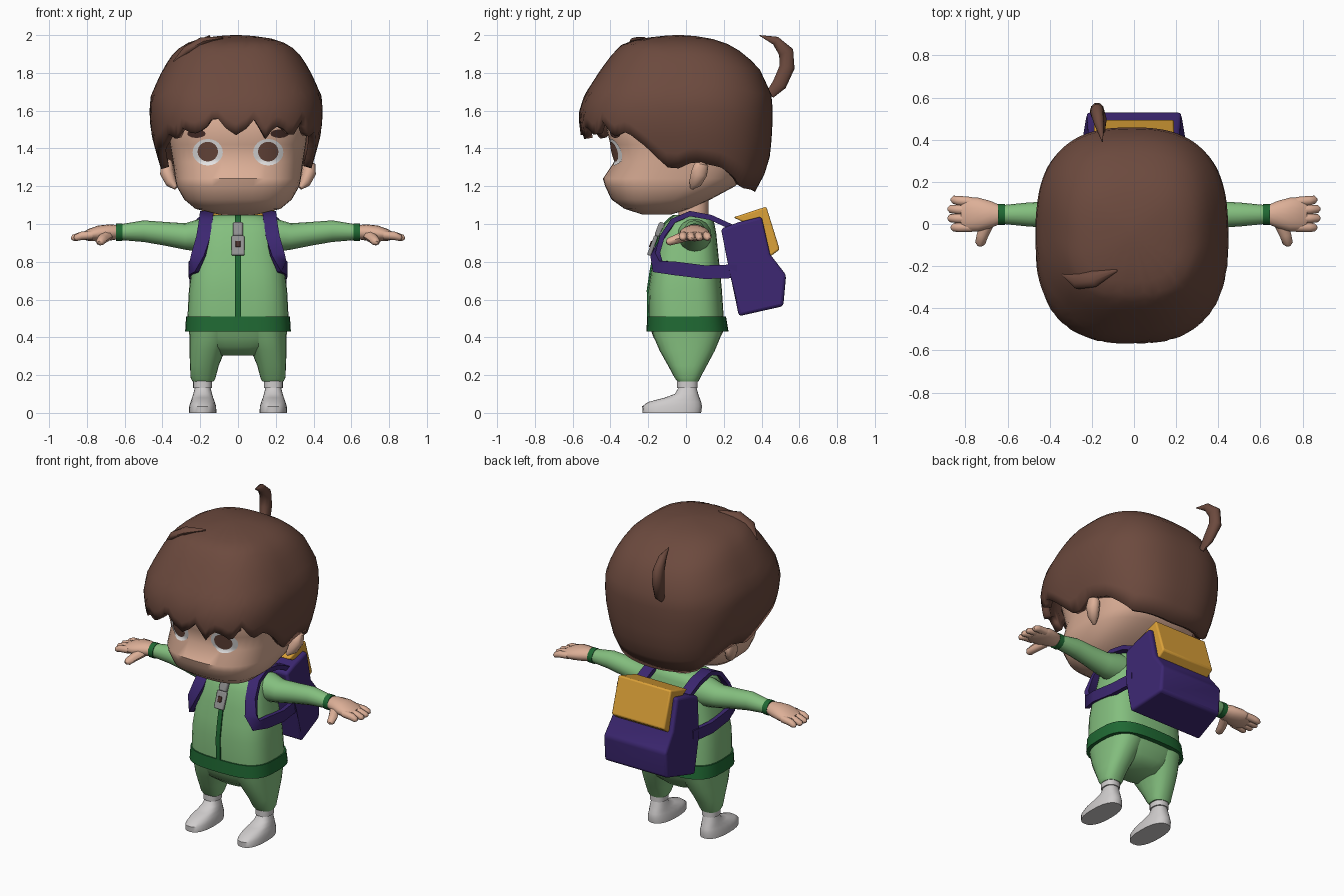
import bpy, bmesh
from math import sin, cos, pi, radians
from mathutils import Vector as V, Matrix

if "Cube" in bpy.data.objects:
    bpy.data.objects.remove(bpy.data.objects["Cube"], do_unlink=True)

X, Y, Z = V((1, 0, 0)), V((0, 1, 0)), V((0, 0, 1))
parts = []


def paint(name, *rgb):
    m = bpy.data.materials.new(name)
    m.use_nodes = True
    m.diffuse_color = (*rgb, 1)
    m.node_tree.nodes["Principled BSDF"].inputs["Base Color"].default_value = (*rgb, 1)
    return m


brown = paint("hair brown", .15, .068, .048)
dark = paint("brow brown", .07, .03, .024)
skin_tone = paint("skin", .72, .43, .31)
green = paint("light green", .23, .52, .21)
trim = paint("dark green", .014, .14, .033)
purple = paint("purple", .045, .02, .165)
orange = paint("orange", .72, .36, .04)
white = paint("off white", .62, .6, .6)
eye_white = paint("eye white", .78, .77, .77)
grey = paint("metal grey", .28, .28, .28)


def finish(name, bm, mat, recalc=True):
    if recalc:
        bmesh.ops.recalc_face_normals(bm, faces=bm.faces)
    me = bpy.data.meshes.new(name)
    bm.to_mesh(me)
    bm.free()
    me.materials.append(mat)
    ob = bpy.data.objects.new(name, me)
    bpy.context.scene.collection.objects.link(ob)
    parts.append(ob)
    return ob


def loft(name, rings, mat, start=True, end=True, recalc=True):
    """Skin a list of equal-length closed rings."""
    bm = bmesh.new()
    rows = [[bm.verts.new(p) for p in r] for r in rings]
    n = len(rows[0])
    for a, b in zip(rows, rows[1:]):
        for j in range(n):
            k = (j + 1) % n
            bm.faces.new((a[j], a[k], b[k], b[j]))
    if start:
        bm.faces.new(rows[0][::-1])
    if end:
        bm.faces.new(rows[-1])
    return finish(name, bm, mat, recalc)


def power(t, p):
    return (1 if t >= 0 else -1) * abs(t) ** (2 / p)


def oval(c, u, v, ru, rv, n=24, p=2):
    angles = [2 * pi * i / n for i in range(n)]
    return [c + u * ru * power(cos(a), p) + v * rv * power(sin(a), p) for a in angles]


def stack(name, rows, mat, n=24, p=2.4):
    """Upright body from rows of height, centre x, half width, front y, back y."""
    return loft(name, [oval(V((cx, (f + b) / 2, z)), X, Y, w, (b - f) / 2, n, p)
                       for z, cx, w, f, b in rows], mat)


def tube(name, pts, radii, mat, side, n=10):
    """Tapered tube; radii are (along side, across side)."""
    pts = [V(p) for p in pts]
    rings = []
    for i, (p, (ru, rv)) in enumerate(zip(pts, radii)):
        t = (pts[min(i + 1, len(pts) - 1)] - pts[max(i - 1, 0)]).normalized()
        v = t.cross(side).normalized()
        rings.append(oval(p, v.cross(t), v, ru, rv, n))
    return loft(name, rings, mat)


def ribbon(name, pts, normals, half, thick, mat):
    """Flat band following points, facing along normals."""
    pts = [V(p) for p in pts]
    rings = []
    for i, p in enumerate(pts):
        t = (pts[min(i + 1, len(pts) - 1)] - pts[max(i - 1, 0)]).normalized()
        m = V(normals[i]).normalized()
        w = t.cross(m).normalized() * half
        m = m * thick
        rings.append([p - w - m, p + w - m, p + w + m, p - w + m])
    return loft(name, rings, mat)


def sample(table, t):
    """Linear interpolation in a table sorted by its first column."""
    for a, b in zip(table, table[1:]):
        if t <= b[0]:
            k = max(0, (t - a[0]) / (b[0] - a[0]))
            return [u + (w - u) * k for u, w in zip(a[1:], b[1:])]
    return list(table[-1][1:])


# Head: height, half width, front, back
face = [(1.05, .1, -.23, -.08), (1.08, .225, -.325, .02), (1.13, .285, -.395, .13),
        (1.2, .325, -.428, .26), (1.24, .333, -.44, .3), (1.33, .345, -.38, .34),
        (1.42, .36, -.4, .36), (1.5, .37, -.42, .37), (1.7, .34, -.37, .34), (1.8, .2, -.2, .2)]
FP = 2.7
stack("head", [(z, 0, w, f, b) for z, w, f, b in face], skin_tone, 40, FP)
stack("neck", [(z, 0, .09, -.04, .12) for z in (.98, 1.14)], skin_tone)


def on_face(x, z, lift):
    w, f, b = sample(face, z)
    return V((x, (f + b) / 2 - (b - f) / 2 * (1 - abs(x / w) ** FP) ** (1 / FP) - lift, z))


def face_patch(name, x, z, rx, rz, lift, mat):
    rings = [[on_face(q.x, q.z, lift) for q in oval(V((x, 0, z)), X, Z, rx * k, rz * k)]
             for k in (1, .8, .6, .4, .2, .05)]
    loft(name, rings, mat, start=False, recalc=False)


# Hair shell: height, half width, front, back
shell = [(1.17, .37, -.47, .365), (1.3, .4, -.51, .435), (1.4, .43, -.54, .45),
         (1.48, .45, -.56, .455), (1.58, .46, -.57, .46), (1.68, .452, -.54, .455),
         (1.82, .388, -.45, .39), (1.9, .335, -.39, .31), (1.95, .28, -.34, .23),
         (1.98, .2, -.25, .14), (1.995, .1, -.14, .05), (2, .02, -.06, -.02)]
# Lower hair edge: degrees from the front, height
edge = [(-180, 1.17), (-140, 1.19), (-112, 1.3), (-100, 1.33), (-90, 1.29), (-76, 1.38),
        (-60, 1.42), (-48, 1.48), (-41, 1.45), (-34, 1.51), (-24, 1.475), (-16, 1.5),
        (-9, 1.58), (-5, 1.52), (1, 1.46), (7, 1.56), (15, 1.45), (21, 1.52), (29, 1.5),
        (36, 1.46), (45, 1.55), (55, 1.46), (65, 1.49), (76, 1.41), (88, 1.28), (95, 1.33),
        (112, 1.3), (140, 1.19), (180, 1.17)]
rows, cols, rings = 14, 96, []
for i in range(rows + 1):
    ring = []
    for j in range(cols):
        deg = 360 * j / cols - 180
        low = sample(edge, deg)[0]
        z = low + (2 - low) * sin(pi / 2 * i / rows)
        w, f, b = sample(shell, z)
        a = radians(deg)
        ring.append(V((w * power(sin(a), 2.6) - .01,
                       (f + b) / 2 - (b - f) / 2 * power(cos(a), 2.6), z)))
    rings.append(ring)
hair = loft("hair", rings, brown, start=False, recalc=False)
solid = hair.modifiers.new("thickness", "SOLIDIFY")
solid.thickness, solid.offset = .045, -1

# Loose strands
tube("hair_wisp", [(-.145, .445, 1.685), (-.155, .495, 1.74), (-.175, .535, 1.83),
                   (-.175, .53, 1.91), (-.165, .475, 1.97), (-.15, .39, 1.998)],
     [(.008, .025), (.026, .04), (.035, .042), (.032, .042), (.024, .025), (.002, .002)], brown, X)
tube("top_lock", [(-.34, -.24, 1.86), (-.27, -.27, 1.92), (-.19, -.26, 1.965), (-.08, -.22, 1.985)],
     [(.005, .005), (.04, .025), (.04, .025), (.005, .005)], brown, Y)

# Jacket, hem and trousers
jacket = [(.5, .268, -.197, .2), (.65, .26, -.2, .19), (.75, .247, -.185, .18),
          (.85, .225, -.165, .17), (.95, .21, -.14, .16), (1.005, .195, -.11, .15),
          (1.03, .17, -.085, .14), (1.048, .12, -.06, .12)]
stack("jacket", [(z, 0, w, f, b) for z, w, f, b in jacket], green, 32, 3.1)
stack("jacket_hem", [(.43, 0, .28, -.21, .225), (.51, 0, .275, -.205, .212)], trim, 32, 3.1)
stack("trouser_seat", [(.305, 0, .11, -.09, .11), (.35, 0, .2, -.145, .155),
                       (.4, 0, .245, -.172, .182), (.46, 0, .264, -.195, .21)], green, 32, 2.8)
ribbon("zip", [(0, f - .002, z) for z, w, f, b in jacket], [-Y] * len(jacket), .015, .006, trim)


def tilted_box(name, y, z, size, mat):
    bm = bmesh.new()
    bmesh.ops.create_cube(bm, size=1)
    bmesh.ops.transform(bm, verts=bm.verts, matrix=Matrix.Translation((0, y, z))
                        @ Matrix.Rotation(-.36, 4, "X") @ Matrix.Diagonal((*size, 1)))
    ob = finish(name, bm, mat)
    bev = ob.modifiers.new("soft", "BEVEL")
    bev.width, bev.segments = min(size) * .3, 2


# Zip pull
tilted_box("zip_slider", -.138, .97, (.055, .035, .08), grey)
tilted_box("zip_tab", -.177, .885, (.068, .022, .11), grey)
tilted_box("zip_tab_slot", -.187, .894, (.026, .008, .035), dark)

# Paired parts
strap = [(.165, .24, .985), (.165, .13, 1.035), (.165, .02, 1.055), (.17, -.07, 1.015),
         (.185, -.125, .93), (.208, -.163, .84), (.232, -.15, .775), (.248, -.06, .765),
         (.246, .1, .745), (.23, .27, .75)]
strap_out = [(0, .3, 1), (0, .3, 1), Z, (0, -.7, .7), -Y, (.4, -1, 0), (1, -.8, 0), X, X, X]
for s, tag in ((1, "left_"), (-1, "right_")):
    def flip(pts):
        return [(s * x, y, z) for x, y, z in pts]

    face_patch(tag + "eye_white", s * .16, 1.38, .08, .07, .005, eye_white)
    face_patch(tag + "iris", s * .16, 1.383, .054, .052, .009, brown)
    face_patch(tag + "brow", s * .22, 1.478, .048, .022, .006, dark)
    tube(tag + "ear", flip([(.33, .03, 1.19), (.355, .05, 1.22), (.375, .07, 1.27), (.375, .08, 1.31),
                            (.36, .08, 1.34)]),
         [(.01, .01), (.03, .035), (.038, .045), (.035, .04), (.01, .01)], skin_tone, X)

    # Sleeve, cuff and hand: x, height, half depth, half height
    for name, sections, mat in (
            ("sleeve", [(.1, .94, .09, .08), (.2, .94, .09, .088), (.28, .934, .075, .07),
                        (.4, .95, .062, .062), (.5, .962, .057, .057), (.62, .957, .045, .042)], green),
            ("cuff", [(.612, .956, .05, .047), (.645, .956, .05, .047)], trim),
            ("palm", [(.63, .957, .042, .037), (.68, .955, .064, .043), (.74, .95, .08, .042),
                      (.79, .942, .08, .032), (.82, .938, .066, .02)], skin_tone)):
        loft(tag + name, [oval(V((s * x, .045, z)), Y, Z, ry, rz, 16) for x, z, ry, rz in sections], mat)
    for k in range(4):
        y = .045 + (k - 1.5) * .04
        end = .868 + .015 * (k in (1, 2))
        tube(f"{tag}finger_{k + 1}", flip([(.77, y, .942), (.83, y * 1.05, .937),
                                           (end - .01, y * 1.1, .926), (end, y * 1.1, .922)]),
             [(.023, .023), (.023, .022), (.019, .017), (.008, .006)], skin_tone, Y, 8)
    tube(tag + "thumb", flip([(.69, .01, .94), (.718, -.05, .92), (.73, -.092, .905), (.732, -.103, .9)]),
         [(.03, .028), (.028, .025), (.024, .02), (.012, .01)], skin_tone, X, 8)

    # Trouser leg and shoe
    stack(tag + "trouser_leg", [(z, s * x, w, f, b) for z, x, w, f, b in (
        (.165, .185, .055, -.045, .065), (.185, .185, .066, -.06, .075), (.25, .178, .076, -.095, .11),
        (.33, .163, .094, -.14, .153), (.4, .145, .112, -.17, .182), (.46, .133, .128, -.19, .205))], green)
    stack(tag + "shoe", [(z, s * .187, w, f, b) for z, w, f, b in (
        (0, .073, -.23, .08), (.035, .071, -.232, .085), (.058, .064, -.2, .08), (.08, .056, -.115, .072),
        (.1, .05, -.06, .065), (.135, .041, -.038, .055))], white)
    stack(tag + "sock_band", [(z, s * .187, .05, -.048, .062) for z in (.132, .17)], white)
    ribbon(tag + "strap", flip(strap), flip(strap_out), .036, .014, purple)


def slab(name, outline, width, mat, bevel):
    """Side outline of (y, z) spread across x, with width given by depth and height."""
    ob = loft(name, [[V((s * width(y, z), y, z)) for y, z in outline] for s in (-1, 1)], mat)
    bev = ob.modifiers.new("soft", "BEVEL")
    bev.width, bev.segments = bevel, 3


def pack_width(y, z):
    return .22 if z > .8 else .225 if y > .5 else .265


# Backpack
slab("backpack", [(.185, .975), (.28, 1.01), (.4, 1.04), (.445, .84), (.53, .73), (.515, .565),
                  (.28, .512), (.23, .75)], pack_width, purple, .016)
slab("backpack_flap", [(.25, 1.035), (.425, 1.092), (.496, .865), (.435, .82), (.37, .98)],
     lambda y, z: .19, orange, .01)

# Smooth shading with sharp creases kept
bpy.ops.object.select_all(action="DESELECT")
for ob in parts:
    ob.select_set(True)
bpy.context.view_layer.objects.active = parts[0]
bpy.ops.object.shade_smooth_by_angle(angle=radians(48))
